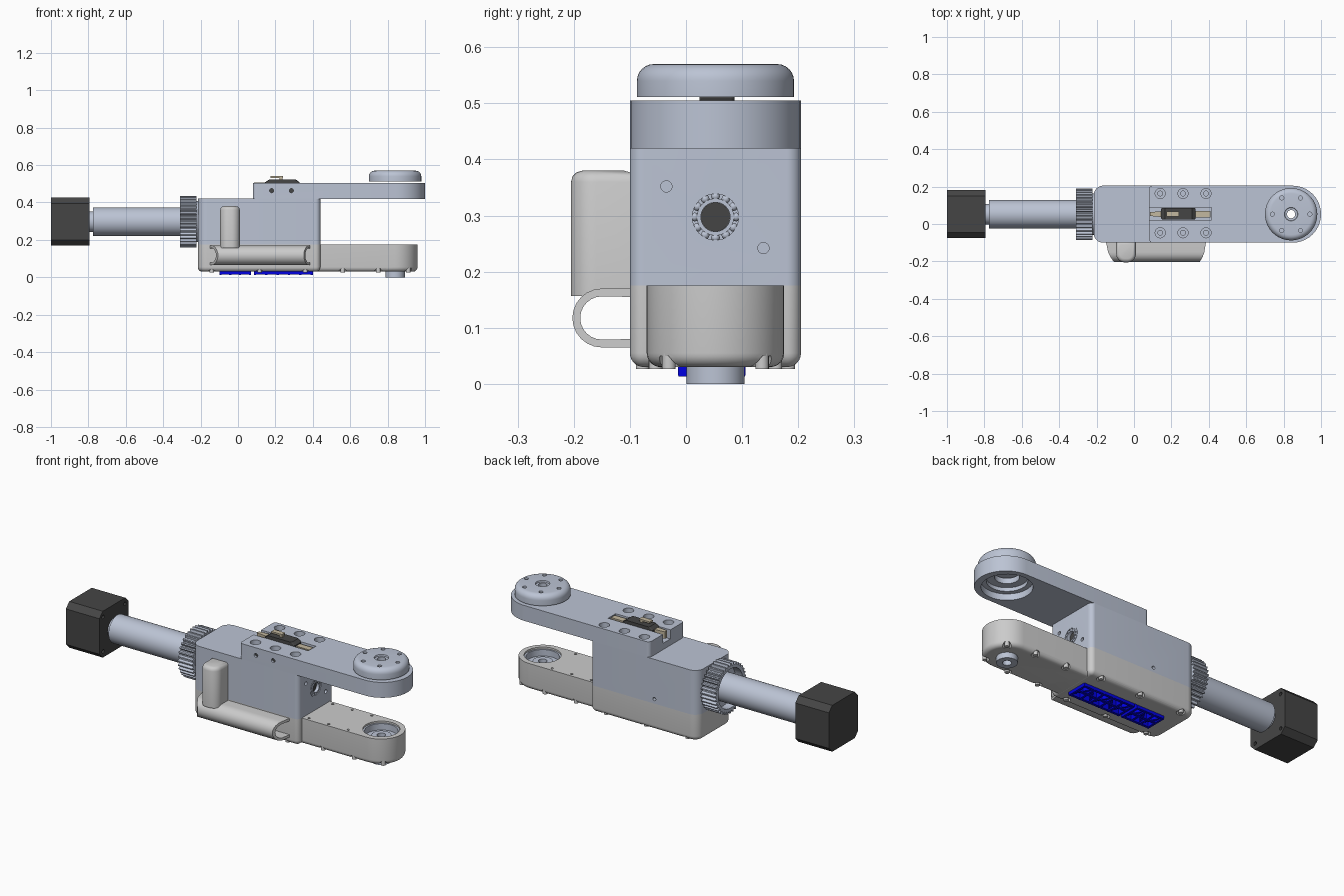
import bpy, bmesh, math
from mathutils import Matrix

if "Cube" in bpy.data.objects:
    bpy.data.objects.remove(bpy.data.objects["Cube"])

CY, CZ = 0.0525, 0.2975          # centre line of the tool
TIP = (0.84, CY)                 # centre of the two jaw ends


def material(name, rgb):
    m = bpy.data.materials.new(name)
    m.diffuse_color = (*rgb, 1)
    m.use_nodes = True
    m.node_tree.nodes["Principled BSDF"].inputs["Base Color"].default_value = m.diffuse_color
    return m


STEEL = material("blue_grey", (0.50, 0.55, 0.66))
SHELL = material("warm_grey", (0.60, 0.60, 0.58))
DARK = material("dark", (0.06, 0.06, 0.06))
BLUE = material("blue", (0.0, 0.0, 0.75))
TAN = material("tan", (0.55, 0.48, 0.35))


def finish(name, bm, mat):
    bmesh.ops.remove_doubles(bm, verts=bm.verts, dist=1e-5)
    bmesh.ops.recalc_face_normals(bm, faces=bm.faces)
    me = bpy.data.meshes.new(name)
    bm.to_mesh(me)
    bm.free()
    if mat:
        me.materials.append(mat)
    ob = bpy.data.objects.new(name, me)
    bpy.context.collection.objects.link(ob)
    return ob


def add_loft(bm, rings, loop=False):
    vs = [[bm.verts.new(p) for p in r] for r in rings]
    n = len(rings[0])
    for i in range(len(vs) if loop else len(vs) - 1):
        a, b = vs[i], vs[(i + 1) % len(vs)]
        for j in range(n):
            k = (j + 1) % n
            bm.faces.new((a[j], a[k], b[k], b[j]))
    if not loop:
        bm.faces.new(vs[0][::-1])
        bm.faces.new(vs[-1])


def loft(name, rings, mat=None, loop=False):
    bm = bmesh.new()
    add_loft(bm, rings, loop)
    return finish(name, bm, mat)


def place(u, v, w, axis):
    return {'x': (w, u, v), 'y': (u, w, v), 'z': (u, v, w)}[axis]


def turned(name, prof, c, axis='z', mat=None, loop=False, n=48):
    """Turned part from (radius, height) pairs; loop=True makes it hollow."""
    rings = [[place(c[0] + r * math.cos(math.tau * i / n), c[1] + r * math.sin(math.tau * i / n), h, axis)
              for i in range(n)] for r, h in prof]
    return loft(name, rings, mat, loop)


def rod(name, r, c, h0, h1, axis='z', mat=None, n=24):
    return turned(name, [(r, h0), (r, h1)], c, axis, mat, n=n)


def rrect(x0, x1, y0, y1, rl, rr, inset=0, n=10):
    pts = []
    for sx, sy, a0, r in ((1, 1, 0, rr), (-1, 1, 90, rl), (-1, -1, 180, rl), (1, -1, 270, rr)):
        k = max(r, inset)
        cx = x1 - k if sx > 0 else x0 + k
        cy = y1 - k if sy > 0 else y0 + k
        for i in range(n + 1):
            a = math.radians(a0 + 90 * i / n)
            pts.append((cx + (k - inset) * math.cos(a), cy + (k - inset) * math.sin(a)))
    return pts


def slab(name, rect, z0, z1, mat=None, fb=0, ft=0):
    """Rounded plate with optional bottom (fb) and top (ft) fillets."""
    arc = [math.radians(15 * i) for i in range(7)]
    lev = [(z0 + fb * (1 - math.sin(a)), fb * (1 - math.cos(a))) for a in arc[::-1]] if fb else [(z0, 0)]
    lev += [(z1 - ft * (1 - math.sin(a)), ft * (1 - math.cos(a))) for a in arc] if ft else [(z1, 0)]
    return loft(name, [[(x, y, z) for x, y in rrect(*rect, inset=d)] for z, d in lev], mat)


def box(name, x0, x1, y0, y1, z0, z1, mat=None):
    return slab(name, (x0, x1, y0, y1, 0, 0), z0, z1, mat)


def cut(ob, *cutters):
    for c in cutters:
        m = ob.modifiers.new("cut", 'BOOLEAN')
        m.operation, m.solver, m.object = 'DIFFERENCE', 'EXACT', c
        bpy.context.view_layer.objects.active = ob
        bpy.ops.object.modifier_apply(modifier=m.name)
        bpy.data.objects.remove(c)


# Main housing with bearing seat and small pin holes
body = slab("upper_housing", (-0.215, 0.44, -0.1, 0.205, 0.05, 0.025), 0.175, 0.42, STEEL)
cut(body, turned("c", [(0.026, 0.36), (0.026, 0.42), (0.049, 0.42), (0.049, 0.46)], (CY, CZ), 'x'),
    rod("c", 0.01, (-0.035, 0.352), 0.41, 0.46, 'x'), rod("c", 0.01, (0.138, 0.242), 0.41, 0.46, 'x'),
    rod("c", 0.009, (0.05, 0.2), 0.17, 0.22, 'y'))
turned("bearing_outer_race", [(0.041, 0.42), (0.049, 0.42), (0.049, 0.442), (0.041, 0.442)], (CY, CZ), 'x', STEEL, True)
turned("bearing_inner_race", [(0.026, 0.42), (0.033, 0.42), (0.033, 0.442), (0.026, 0.442)], (CY, CZ), 'x', STEEL, True)
rod("bearing_core", 0.026, (CY, CZ), 0.36, 0.425, 'x', DARK)
bm = bmesh.new()
for i in range(12):
    a = math.tau * i / 12
    bmesh.ops.create_icosphere(bm, subdivisions=2, radius=0.008, matrix=Matrix.Translation(
        (0.434, CY + 0.037 * math.cos(a), CZ + 0.037 * math.sin(a))))
finish("bearing_balls", bm, STEEL)

# Upper arm: switch pocket, counterbored screw holes, stepped bore
arm = slab("upper_arm", (0.08, 1.0, -0.1, 0.205, 0.02, 0.1525), 0.42, 0.505, STEEL)
cut(arm, box("c", 0.07, 0.415, 0.022, 0.088, 0.455, 0.53),
    turned("c", [(0.125, 0.40), (0.125, 0.455), (0.1, 0.455), (0.1, 0.475), (0.06, 0.475), (0.06, 0.53)], TIP))
for x in (0.14, 0.262, 0.385):
    for y in (-0.047, 0.163):
        cut(arm, turned("c", [(0.013, 0.45), (0.013, 0.48), (0.027, 0.48), (0.027, 0.52)], (x, y), n=24))
for x in (0.18, 0.285):
    cut(arm, rod("c", 0.011, (x, 0.463), -0.12, -0.07, 'y'))
    rod("side_screw", 0.011, (x, 0.463), -0.09, -0.075, 'y', DARK)

# Round cap above the arm
cap_prof = [(0.022, 0.511), (0.14, 0.511), (0.14, 0.54)]
cap_prof += [(0.11 + 0.03 * math.cos(math.radians(a)), 0.54 + 0.03 * math.sin(math.radians(a))) for a in range(15, 91, 15)]
cap_prof += [(0.036, 0.57), (0.034, 0.562), (0.022, 0.562)]
cap = turned("round_cap", cap_prof, TIP, mat=STEEL, loop=True, n=64)
for i in range(6):
    a = math.tau * i / 6
    cut(cap, rod("c", 0.011, (TIP[0] + 0.1 * math.cos(a), TIP[1] + 0.1 * math.sin(a)), 0.545, 0.58, n=16))

# Switch in the pocket
box("switch_plate", 0.155, 0.41, 0.036, 0.07, 0.455, 0.503, TAN)
loft("switch_tip", [[(x, y, z) for x, y in ((0.085, 0.043), (0.16, 0.036), (0.16, 0.07), (0.085, 0.063))]
                    for z in (0.47, 0.508)], TAN)
loft("switch_body", [[(x, y, z) for x, y in rrect(0.145 + d, 0.33 - d, 0.024, 0.086, 0.008, 0.008)]
                     for z, d in ((0.455, 0), (0.508, 0), (0.522, 0.02))], DARK)
box("switch_stem", 0.222, 0.238, 0.044, 0.064, 0.515, 0.54, TAN)
box("switch_lever", 0.175, 0.24, 0.04, 0.068, 0.532, 0.541, TAN)

# Lower shell and lower jaw
shell = slab("lower_shell", (-0.215, 0.44, -0.1, 0.205, 0.05, 0.025), 0.03, 0.175, SHELL, fb=0.025)
jaw = slab("lower_arm", (0.405, 0.96, -0.07, 0.175, 0.0, 0.1225), 0.03, 0.175, SHELL, fb=0.025)
cut(shell, box("c", -0.1, 0.4, -0.015, 0.107, 0.0, 0.045))
cut(jaw, turned("c", [(0.052, 0.0), (0.052, 0.11), (0.093, 0.11), (0.093, 0.2)], TIP))
for x in (0.47, 0.59, 0.71):
    for y in (-0.05, 0.155):
        cut(jaw, rod("c", 0.007, (x, y), 0.16, 0.19, n=16))
turned("pivot_insert", [(0.022, 0.0), (0.052, 0.0), (0.052, 0.11), (0.093, 0.11), (0.093, 0.165), (0.084, 0.165),
                        (0.084, 0.13), (0.05, 0.13), (0.05, 0.142), (0.022, 0.142)], TIP, mat=STEEL, loop=True)

# Scooped screws along the bottom edge
for ob, spots in ((shell, [(-0.14, 0.13), (0.115, 0.13), (0.36, 0.13)]),
                  (jaw, [(0.56, 0.107), (0.75, 0.107), (0.91, 0.083)])):
    for x, dy in spots:
        for s in (-1, 1):
            cut(ob, turned("c", [(0.028, 0.0), (0.022, 0.03), (0.016, 0.05)], (x, CY + s * dy), n=24))
            rod("bottom_screw", 0.012, (x, CY + s * dy), 0.027, 0.055, mat=SHELL, n=16)

# Blue lattice tray underneath
bm = bmesh.new()
for x0, x1, n in ((-0.1, 0.07, 3), (0.085, 0.4, 5)):
    def bar(p, q, w, z0, z1):
        dx, dy = q[0] - p[0], q[1] - p[1]
        l = math.hypot(dx, dy)
        ox, oy = -dy / l * w, dx / l * w
        quad = [(p[0] + ox, p[1] + oy), (p[0] - ox, p[1] - oy), (q[0] - ox, q[1] - oy), (q[0] + ox, q[1] + oy)]
        add_loft(bm, [[(x, y, z) for x, y in quad] for z in (z0, z1)])
    for y in (-0.007, 0.046, 0.099):
        bar((x0, y), (x1, y), 0.007, 0.015, 0.045)
    step = (x1 - x0 - 0.012) / n
    for i in range(n + 1):
        x = x0 + 0.006 + i * step
        bar((x, -0.013), (x, 0.105), 0.006, 0.013, 0.045)
        if i < n:
            bar((x, 0.0 if i % 2 else 0.09), (x + step, 0.09 if i % 2 else 0.0), 0.006, 0.02, 0.045)
finish("blue_tray", bm, BLUE)

# Hollow cable guard and upright post on the front
arc = [math.radians(90 + 15 * i) for i in range(13)]
half = [(-0.095, 0.17)] + [(-0.15 + 0.0525 * math.cos(a), 0.1175 + 0.0525 * math.sin(a)) for a in arc] + [(-0.095, 0.065)]
half += [(-0.095, 0.08)] + [(-0.15 + 0.0385 * math.cos(a), 0.1175 + 0.0385 * math.sin(a)) for a in arc[::-1]] + [(-0.095, 0.155)]
loft("cable_guard", [[(xe + k * ((y + 0.095) / 0.11) ** 2, y, z) for y, z in half]
                     for xe, k in ((-0.15, 0.045), (0.385, -0.035))], SHELL)
post_rings = [(0.157, 0), (0.36, 0), (0.37, 0.003), (0.377, 0.01), (0.38, 0.02)]
loft("guard_post", [[(x, y, z) for y, x in rrect(-0.205, -0.09, -0.095, 0.01, 0.045, 0.0, inset=d)]
                    for z, d in post_rings], SHELL)

# Knurled collar, drive tube and motor block
ring = lambda x, radii: [(x, CY + radii[i % 4] * math.cos(math.tau * i / 144),
                          CZ + radii[i % 4] * math.sin(math.tau * i / 144)) for i in range(144)]
teeth, bore = (0.137, 0.137, 0.123, 0.123), (0.108,) * 4
loft("knurled_collar", [ring(-0.31, teeth), ring(-0.222, teeth), ring(-0.222, bore), ring(-0.31, bore)], STEEL, True)
rod("collar_hub", 0.11, (CY, CZ), -0.265, -0.21, 'x', STEEL, 48)
rod("drive_tube", 0.0765, (CY, CZ), -0.775, -0.25, 'x', STEEL, 48)
rod("motor_boss", 0.055, (CY, CZ), -0.8, -0.77, 'x', STEEL, 32)
motor = loft("motor_block", [[(x, y, z) for y, z in rrect(CY - 0.128, CY + 0.128, CZ - 0.128, CZ + 0.128, 0.03, 0.03, n=1)]
                             for x in (-1.0, -0.795)], DARK)
for sy in (-1, 1):
    for sz in (-1, 1):
        cut(motor, rod("c", 0.01, (CY + sy * 0.095, CZ + sz * 0.095), -0.83, -0.78, 'x', n=16))

bpy.ops.object.select_all(action='SELECT')
bpy.ops.object.shade_smooth_by_angle(angle=math.radians(30))
